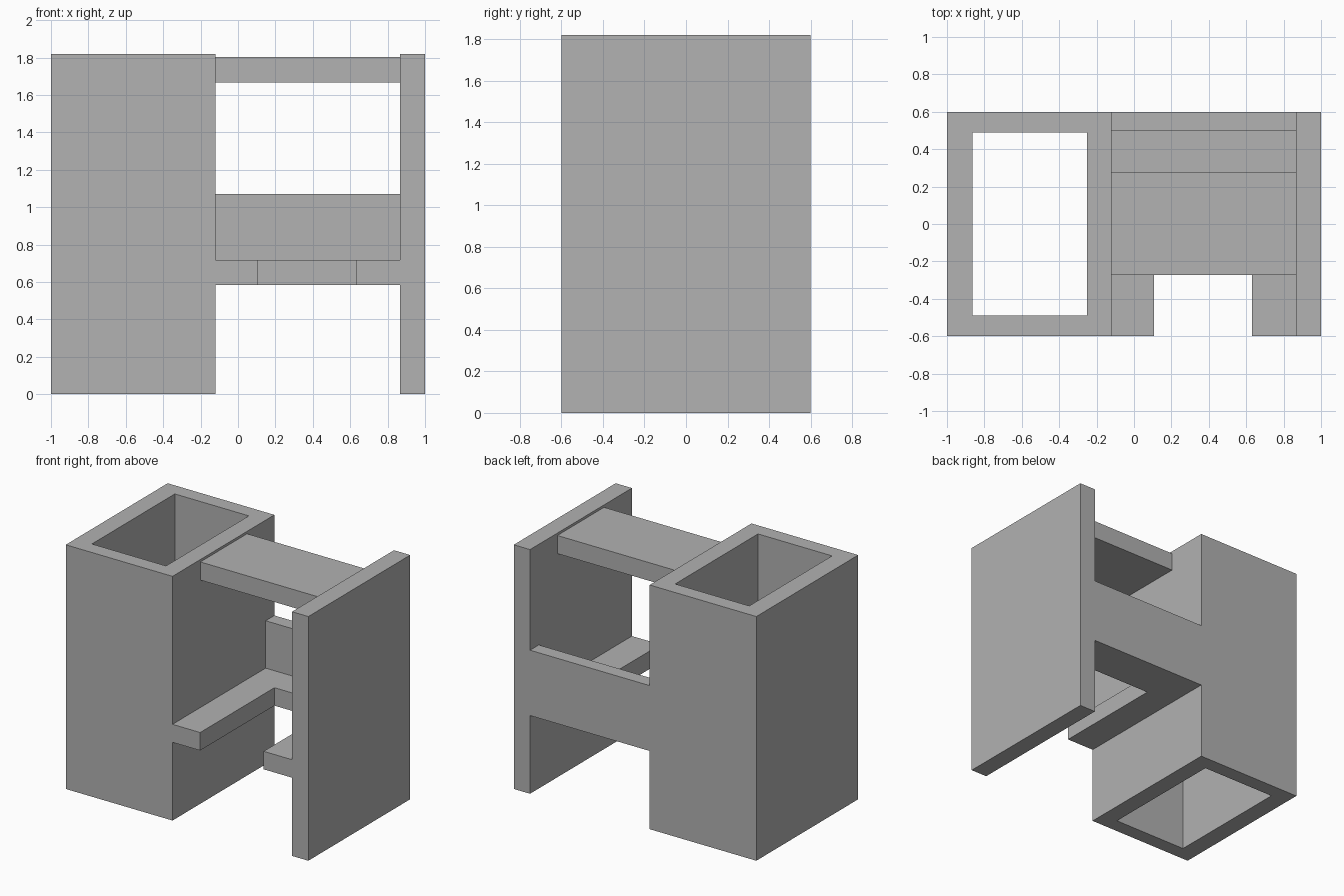
import bpy
import bmesh

cube = bpy.data.objects.get("Cube")
if cube:
    bpy.data.objects.remove(cube, do_unlink=True)

# Single flat grey
grey = bpy.data.materials.new("plain_grey")
grey.use_nodes = True
grey.diffuse_color = (0.445, 0.445, 0.445, 1)
grey.node_tree.nodes["Principled BSDF"].inputs["Base Color"].default_value = grey.diffuse_color

# Shared dimensions
HEIGHT = 1.82
DEPTH = 0.6
TOWER_X = -0.12
PANEL_X = 0.866
SEAT_LOW, SEAT_TOP = 0.583, 0.717


def finish(name, bm):
    bmesh.ops.recalc_face_normals(bm, faces=bm.faces)
    mesh = bpy.data.meshes.new(name)
    bm.to_mesh(mesh)
    bm.free()
    mesh.materials.append(grey)
    obj = bpy.data.objects.new(name, mesh)
    bpy.context.collection.objects.link(obj)
    return obj


def prism(name, outline, low, high):
    """Extrude a plan outline upward from low to high."""
    bm = bmesh.new()
    base = bm.faces.new([bm.verts.new((x, y, low)) for x, y in outline])
    grown = bmesh.ops.extrude_face_region(bm, geom=[base], use_keep_orig=True)
    top = [v for v in grown["geom"] if isinstance(v, bmesh.types.BMVert)]
    bmesh.ops.translate(bm, verts=top, vec=(0, 0, high - low))
    return finish(name, bm)


def rectangle(x0, x1, y0, y1):
    return [(x0, y0), (x1, y0), (x1, y1), (x0, y1)]


def tube(name, outer, inner, low, high):
    """Hollow shaft, open at both ends."""
    bm = bmesh.new()
    rings = [[bm.verts.new((x, y, z)) for x, y in outline]
             for outline, z in ((outer, low), (outer, high), (inner, high), (inner, low))]
    for a, b in zip(rings, rings[1:] + rings[:1]):
        for i in range(len(a)):
            j = (i + 1) % len(a)
            bm.faces.new((a[i], a[j], b[j], b[i]))
    return finish(name, bm)


# Hollow tower and the opposite side panel
tube("hollow_tower", rectangle(-1, TOWER_X, -DEPTH, DEPTH),
     rectangle(-0.863, -0.252, -0.488, 0.488), 0, HEIGHT)
prism("side_panel", rectangle(PANEL_X, 1, -DEPTH, DEPTH), 0, HEIGHT)

# Seat with a notch open to the front
notch_left, notch_right, notch_back = 0.108, 0.631, 0.275
prism("notched_seat", [
    (TOWER_X, -DEPTH), (notch_left, -DEPTH), (notch_left, notch_back),
    (notch_right, notch_back), (notch_right, -DEPTH), (PANEL_X, -DEPTH),
    (PANEL_X, DEPTH), (TOWER_X, DEPTH)], SEAT_LOW, SEAT_TOP)

# Low back rest and the upper shelf
prism("back_rest", rectangle(TOWER_X, PANEL_X, 0.497, DEPTH), SEAT_TOP, 1.07)
prism("upper_shelf", rectangle(TOWER_X, PANEL_X, -0.272, 0.278), 1.667, 1.802)
